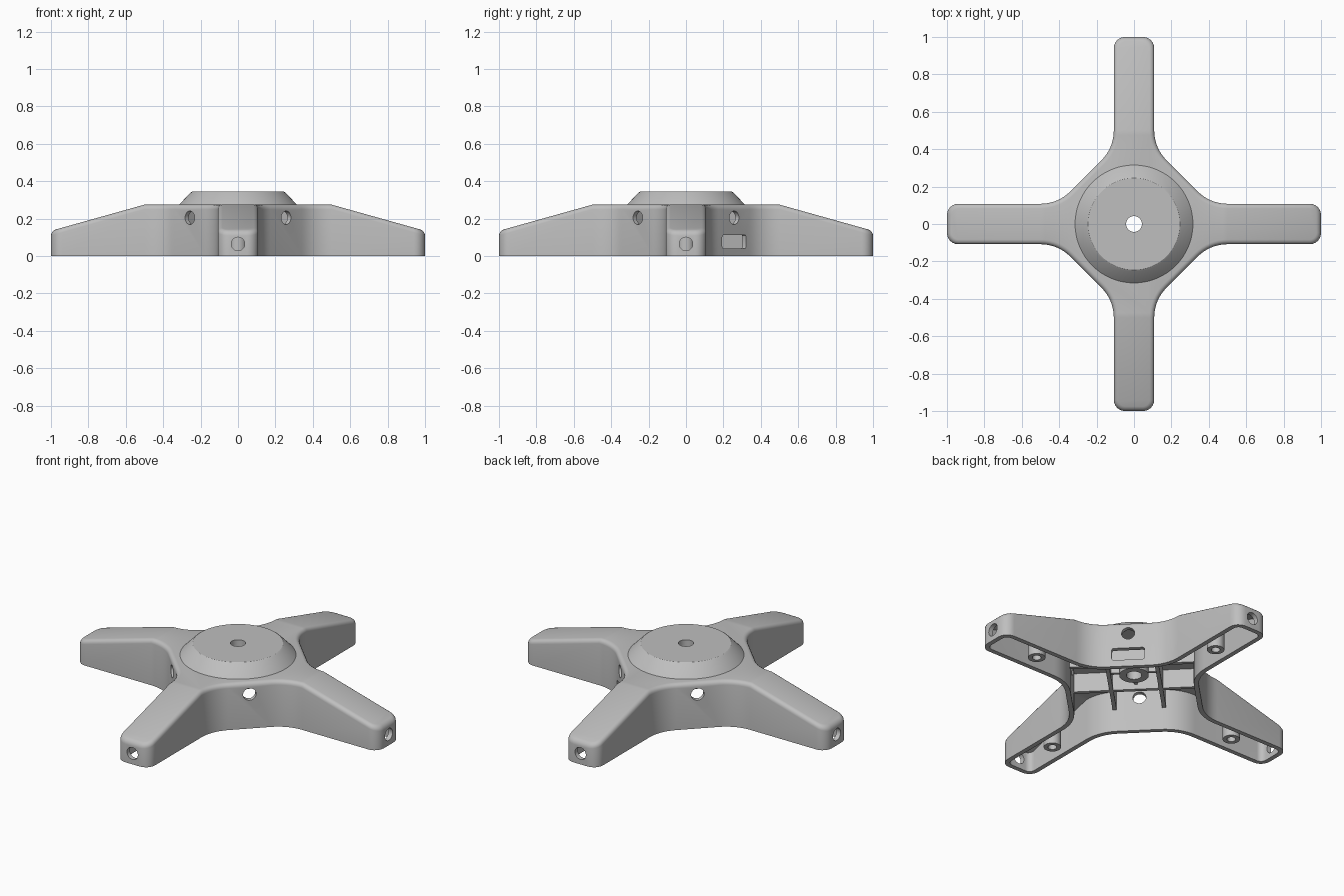
import bpy, bmesh, math
from mathutils import Matrix, Vector

if "Cube" in bpy.data.objects:
    bpy.data.objects.remove(bpy.data.objects["Cube"])

grey = bpy.data.materials.new("plain_grey")
grey.use_nodes = True
grey.diffuse_color = (0.52, 0.52, 0.52, 1)
grey.node_tree.nodes["Principled BSDF"].inputs["Base Color"].default_value = grey.diffuse_color

WIDTH, TIP_R, FILLET_R, BEND = 0.108, 0.06, 0.225, 0.5
TOP, SLOPE, WALL, ROUND = 0.275, 0.28, 0.027, 0.025
TIP_N, FIL_N = 7, 9
QUARTER = 2 * (TIP_N + FIL_N)


def finish(name, bm):
    bmesh.ops.recalc_face_normals(bm, faces=bm.faces)
    mesh = bpy.data.meshes.new(name)
    bm.to_mesh(mesh)
    bm.free()
    mesh.materials.append(grey)
    obj = bpy.data.objects.new(name, mesh)
    bpy.context.collection.objects.link(obj)
    return obj


def smooth(obj):
    bpy.ops.object.select_all(action="DESELECT")
    obj.select_set(True)
    bpy.context.view_layer.objects.active = obj
    bpy.ops.object.shade_smooth_by_angle(angle=math.radians(28))


def arc(cx, cy, r, a0, a1, n):
    angles = [math.radians(a0 + (a1 - a0) * i / (n - 1)) for i in range(n)]
    return [(cx + r * math.cos(a), cy + r * math.sin(a)) for a in angles]


def outline(inset):
    """Four-armed plan shape, moved inward by inset."""
    tip, fil = TIP_R - inset, FILLET_R + inset
    far, near, mid = 1 - TIP_R, WIDTH - TIP_R, WIDTH + FILLET_R
    pts = (arc(far, near, tip, 0, 90, TIP_N) + arc(BEND, mid, fil, 270, 225, FIL_N)
           + arc(mid, BEND, fil, 225, 180, FIL_N) + arc(near, far, tip, 0, 90, TIP_N))
    return [Matrix.Rotation(math.pi / 2 * q, 2) @ Vector(p) for q in range(4) for p in pts]


def lathe(name, profile, steps, location=(0, 0, 0)):
    bm = bmesh.new()
    rings = []
    for i in range(steps):
        a = math.tau * i / steps
        rings.append([bm.verts.new((r * math.cos(a), r * math.sin(a), z)) for r, z in profile])
    k = len(profile)
    for i in range(steps):
        a, b = rings[i], rings[(i + 1) % steps]
        for j in range(k):
            bm.faces.new((a[j], b[j], b[(j + 1) % k], a[(j + 1) % k]))
    obj = finish(name, bm)
    obj.location = location
    smooth(obj)
    return obj


def box(name, size, centre, turn):
    bm = bmesh.new()
    bmesh.ops.create_cube(bm, size=1, matrix=Matrix.Rotation(turn, 4, "Z")
                          @ Matrix.Translation(centre) @ Matrix.Diagonal((*size, 1)))
    return finish(name, bm)


# Hollow body: rings run up the outside, over the rounded edge, and up the inside
def ring(bm, inset, drop=None):
    verts = []
    for x, y in outline(inset):
        roof = TOP - SLOPE * max(0, max(abs(x), abs(y)) - BEND)
        verts.append(bm.verts.new((x, y, 0 if drop is None else roof - drop)))
    return verts


def bridge(bm, a, b):
    n = len(a)
    for i in range(n):
        bm.faces.new((a[i], a[(i + 1) % n], b[(i + 1) % n], b[i]))


def cap(bm, r):
    first, last = TIP_N, QUARTER - TIP_N
    bm.faces.new([r[q * QUARTER + i] for q in range(4) for i in range(first, last)])
    for q in range(4):
        start = q * QUARTER + last - 1
        bm.faces.new([r[(start + i) % len(r)] for i in range(2 * TIP_N + 2)])


bm = bmesh.new()
outer = [ring(bm, 0)]
for i in range(5):
    a = math.pi / 2 * i / 4
    outer.append(ring(bm, ROUND * (1 - math.cos(a)), ROUND * (1 - math.sin(a))))
inner = [ring(bm, WALL), ring(bm, WALL, WALL)]
for chain in (outer, inner):
    for a, b in zip(chain, chain[1:]):
        bridge(bm, a, b)
    cap(bm, chain[-1])
bridge(bm, outer[0], inner[0])
body = finish("hollow_cross_body", bm)

# Cutter for the round holes and the side slot
bm = bmesh.new()


def drill(radius, depth, turn, offset, z):
    bmesh.ops.create_cone(bm, cap_ends=True, segments=32, radius1=radius, radius2=radius, depth=depth,
                          matrix=Matrix.Rotation(turn, 4, "Z") @ Matrix.Translation((offset, 0, z))
                          @ Matrix.Rotation(math.pi / 2, 4, "Y"))


for q in range(4):
    drill(0.036, 0.2, q * math.pi / 2, 1.0, 0.065)
    drill(0.036, 0.14, (q + 0.5) * math.pi / 2, 0.364, 0.205)
bmesh.ops.create_cone(bm, cap_ends=True, segments=48, radius1=0.06, radius2=0.06, depth=0.2,
                      matrix=Matrix.Translation((0, 0, 0.27)))
slot = bmesh.ops.create_cube(bm, size=1, matrix=Matrix.Rotation(math.pi / 4, 4, "Z")
                             @ Matrix.Translation((0.364, 0, 0.077)) @ Matrix.Diagonal((0.14, 0.18, 0.074, 1)))
radial = Vector((1, 1, 0)).normalized()
edges = {e for v in slot["verts"] for e in v.link_edges
         if abs((e.verts[0].co - e.verts[1].co).normalized().dot(radial)) > 0.9}
bmesh.ops.bevel(bm, geom=list(edges), offset=0.012, segments=3, affect="EDGES", profile=0.5)
cutter = finish("hole_cutter", bm)
cutter.hide_render = True

cut = body.modifiers.new("holes", "BOOLEAN")
cut.operation, cut.solver, cut.object = "DIFFERENCE", "EXACT", cutter
bpy.context.view_layer.objects.active = body
bpy.ops.object.modifier_apply(modifier=cut.name)
bpy.data.objects.remove(cutter)
smooth(body)

# Raised conical hub with the centre bore and its sleeve underneath
lathe("centre_hub", [(0.042, 0.15), (0.08, 0.15), (0.08, 0.255), (0.315, 0.255), (0.315, 0.275),
                     (0.254, 0.339), (0.245, 0.345), (0.042, 0.345)], 96)

# Screw posts under the arms
for q, side in enumerate(("left", "back", "right", "front")):
    a = q * math.pi / 2
    lathe(side + "_screw_post", [(0.024, 0.005), (0.047, 0.005), (0.047, 0.2), (0.024, 0.2)], 32,
          (0.69 * math.cos(a), 0.69 * math.sin(a), 0))

# Crossing stiffening ribs, and short ribs that hold the sleeve
for q in range(4):
    turn = (q + 0.5) * math.pi / 2
    box("long_rib_%d" % (q + 1), (0.022, 0.69, 0.12), (0.135, 0, 0.195), turn)
    box("sleeve_rib_%d" % (q + 1), (0.065, 0.018, 0.09), (0.104, 0, 0.21), turn)
